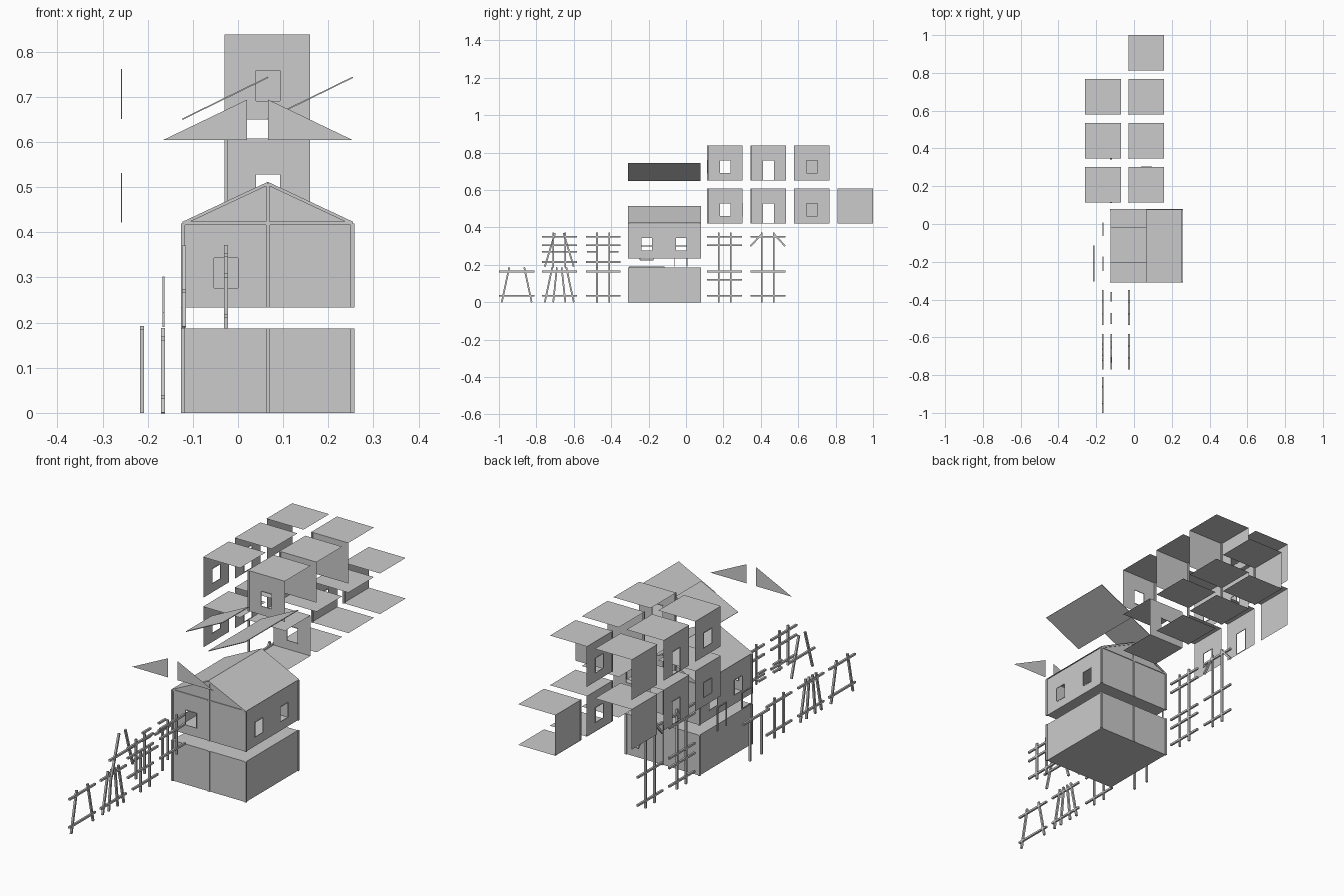
import bpy
from mathutils import Vector

if "Cube" in bpy.data.objects:
    bpy.data.objects.remove(bpy.data.objects["Cube"])


def make(name, verts, faces):
    me = bpy.data.meshes.new(name)
    me.from_pydata(verts, [], faces)
    ob = bpy.data.objects.new(name, me)
    bpy.context.collection.objects.link(ob)
    return ob


def beams(name, segs, w=0.009):
    """Square timbers between point pairs, gathered in one object."""
    vs, fs = [], []
    for p, q in segs:
        p, q = Vector(p), Vector(q)
        d = (q - p).normalized()
        a = d.cross(Vector((1, 0, 0)))
        if a.length < 0.3:
            a = d.cross(Vector((0, 0, 1)))
        a.normalize()
        b = d.cross(a)
        n = len(vs)
        for e in (p, q):
            for i, j in ((-1, -1), (1, -1), (1, 1), (-1, 1)):
                vs.append(e + a * i * w / 2 + b * j * w / 2)
        fs += [[n, n + 3, n + 2, n + 1], [n + 4, n + 5, n + 6, n + 7]]
        fs += [[n + k, n + (k + 1) % 4, n + (k + 1) % 4 + 4, n + k + 4] for k in range(4)]
    return make(name, vs, fs)


def wall(name, axis, c, a0, a1, z0, z1, holes=()):
    """Thin upright sheet at axis=c with framed openings (a0, a1, z0, z1)."""
    pt = (lambda a, z: (c, a, z)) if axis == 'x' else (lambda a, z: (a, c, z))
    us = sorted({a0, a1, *[h[0] for h in holes], *[h[1] for h in holes]})
    zs = sorted({z0, z1, *[h[2] for h in holes], *[h[3] for h in holes]})
    vs = [pt(u, z) for z in zs for u in us]
    n, fs = len(us), []
    for j in range(len(zs) - 1):
        for i in range(n - 1):
            u, z = (us[i] + us[i + 1]) / 2, (zs[j] + zs[j + 1]) / 2
            if not any(h[0] < u < h[1] and h[2] < z < h[3] for h in holes):
                k = j * n + i
                fs.append([k, k + 1, k + n + 1, k + n])
    make(name, vs, fs)
    for h in holes:
        cs = [pt(h[0], h[2]), pt(h[1], h[2]), pt(h[1], h[3]), pt(h[0], h[3])]
        beams(name + "_frame", [(cs[k], cs[(k + 1) % 4]) for k in range(4)], 0.003)


def slab(name, x0, x1, y0, y1, z):
    make(name, [(x0, y0, z), (x1, y0, z), (x1, y1, z), (x0, y1, z)], [[0, 1, 2, 3]])


# House: two storeys, the upper one lifted and gabled
X0, X1, Y0, Y1, XM = -0.122, 0.254, -0.306, 0.076, 0.066
for lvl, (z0, z1) in {"lower": (0.0, 0.187), "upper": (0.234, 0.42)}.items():
    up = lvl == "upper"
    side = [(-0.24, -0.18, 0.275, 0.345), (-0.055, 0.005, 0.275, 0.345)] if up else []
    front = [(-0.055, 0.002, 0.275, 0.345)] if up else []
    for n, x in (("left", X0), ("right", X1)):
        wall(f"{lvl}_{n}_wall", 'x', x, Y0, Y1, z0, z1, side)
    wall(lvl + "_front_wall", 'y', Y0, X0, X1, z0, z1, front)
    wall(lvl + "_back_wall", 'y', Y1, X0, X1, z0, z1)
    slab(lvl + "_floor", X0, X1, Y0, Y1, z0)
    slab(lvl + "_ceiling", X0, X1, Y0, Y1, z1)
    beams(lvl + "_posts", [((x, y, z0), (x, y, z1)) for x in (X0, XM, X1) for y in (Y0, Y1)])

for n, y in (("front", Y0), ("back", Y1)):
    make(n + "_gable", [(X0, y, 0.42), (X1, y, 0.42), (XM, y, 0.512)], [[0, 1, 2]])
    beams(n + "_gable_timbers", [((X0, y, 0.42), (X1, y, 0.42)), ((XM, y, 0.42), (XM, y, 0.508)),
          ((X0, y, 0.42), (XM, y, 0.508)), ((X1, y, 0.42), (XM, y, 0.508))], 0.007)
RY0, RY1 = Y0 - 0.004, Y1 + 0.004
make("house_roof", [(X0 - 0.003, RY0, 0.423), (X0 - 0.003, RY1, 0.423), (XM, RY0, 0.515), (XM, RY1, 0.515),
                    (X1 + 0.003, RY0, 0.423), (X1 + 0.003, RY1, 0.423)], [[0, 2, 3, 1], [2, 4, 5, 3]])

# Loose roof panels (the left one is shorter) and gable halves
for n, xa, ya, yb in (("left", -0.124, -0.205, -0.017), ("right", 0.064, -0.31, 0.078)):
    ob = make(n + "_roof_panel", [(xa, ya, 0.652), (xa + 0.19, ya, 0.745),
              (xa + 0.19, yb, 0.745), (xa, yb, 0.652)], [[0, 1, 2, 3]])
    ob.modifiers.new("thickness", 'SOLIDIFY').thickness = 0.003
for n, a, b in (("left", -0.165, 0.02), ("right", 0.253, 0.067)):
    make(n + "_gable_panel", [(a, -0.54, 0.605), (b, -0.54, 0.605), (b, -0.54, 0.694)], [[0, 1, 2]])

# Room modules: two storeys, two columns
YS = (0.115, 0.347, 0.58, 0.812)
for lvl, z in (("lower", 0.42), ("upper", 0.65)):
    zt = z + 0.188
    for i, y in enumerate(YS):
        ye, m = y + 0.188, y + 0.094
        win = (m - 0.03, m + 0.03, z + 0.04, z + 0.11)
        door = (m - 0.03, m + 0.03, z + 0.003, z + 0.11)
        tag = f"{lvl}_room_{i + 1}"
        if i < 3:
            # left column: outer wall and ceiling
            wall(tag + "_outer_wall", 'x', -0.258, y, ye, z, zt, [[win], [door], []][i])
            slab(tag + "_outer_ceiling", -0.26, -0.07, y, ye, zt)
        if i < 3 or lvl == "lower":
            # right column: ceiling, cross wall, corner post
            slab(tag + "_ceiling", -0.03, 0.16, y, ye, zt)
            if lvl == "lower":
                slab(tag + "_floor", -0.03, 0.16, y, ye, z)
            if i == 0:
                wall(tag + "_cross_wall", 'y', ye if lvl == "lower" else y, -0.03, 0.16, z, zt,
                     [(0.038, 0.095, z + 0.04, z + 0.11)])
            elif i < 3 and lvl == "upper":
                wall(tag + "_cross_wall", 'y', y, -0.03, 0.16, z, zt)
            if i >= 2:
                wall(tag + "_inner_wall", 'x', -0.028, y, ye, z, zt, [win] if i == 2 else [])
            beams(tag + "_post", [((-0.026, y + 0.001, z), (-0.026, y + 0.001, zt))], 0.008)


# Timber frames: posts (y bottom, z bottom, y top, z top) and horizontal bars
def frame(name, x, y0, y1, posts, bars):
    beams(name, [((x, a, b), (x, c, d)) for a, b, c, d in posts]
          + [((x, y0, z), (x, y1, z)) for z in bars], 0.009)


LO, HI = (0.035, 0.165), (0.215, 0.305, 0.35)
frame("splayed_frame", -0.166, -1, -0.81, [(-0.985, 0, -0.945, 0.187), (-0.825, 0, -0.865, 0.187)], LO)
frame("braced_frame_lower", -0.166, -0.77, -0.583,
      [(-0.755, 0, -0.715, 0.187), (-0.60, 0, -0.64, 0.187), (-0.71, 0, -0.69, 0.187), (-0.645, 0, -0.665, 0.187)], LO)
frame("braced_frame_upper", -0.027, -0.77, -0.583,
      [(-0.71, 0.187, -0.71, 0.372), (-0.645, 0.187, -0.645, 0.372)], HI)
frame("braced_frame_struts", -0.12, -0.77, -0.583,
      [(-0.755, 0.19, -0.70, 0.37), (-0.60, 0.19, -0.655, 0.37)], (0.27,))
frame("straight_frame_lower", -0.166, -0.535, -0.35,
      [(-0.476, 0, -0.476, 0.187), (-0.41, 0, -0.41, 0.187)], LO)
frame("straight_frame_upper", -0.027, -0.535, -0.35,
      [(-0.476, 0.187, -0.476, 0.372), (-0.41, 0.187, -0.41, 0.372)], HI)
for y0, y1 in ((-0.53, -0.47), (-0.41, -0.36)):
    frame("short_rail", -0.12, y0, y1, [], (0.27, 0.305))
frame("rear_frame", -0.122, 0.112, 0.30,
      [(0.175, 0, 0.175, 0.372), (0.24, 0, 0.24, 0.372)], LO + (0.12, 0.305, 0.35))
frame("rear_braced_frame", -0.122, 0.345, 0.532,
      [(0.405, 0, 0.405, 0.372), (0.47, 0, 0.47, 0.372),
       (0.345, 0.30, 0.405, 0.365), (0.53, 0.30, 0.47, 0.365)], LO + (0.35,))

# Small side pieces beside the house
frame("side_frame", -0.213, -0.305, -0.115,
      [(-0.25, 0, -0.25, 0.187), (-0.165, 0, -0.165, 0.187)], (0.188,))
for n, y0, y1, zb, bars in (("loose_window_frame", -0.245, -0.175, 0.225, (0.225, 0.30)),
                            ("loose_door_frame", -0.06, 0.005, 0.19, (0.30,))):
    beams(n, [((-0.165, y, zb), (-0.165, y, 0.30)) for y in (y0, y1)]
          + [((-0.165, y0, z), (-0.165, y1, z)) for z in bars], 0.005)
